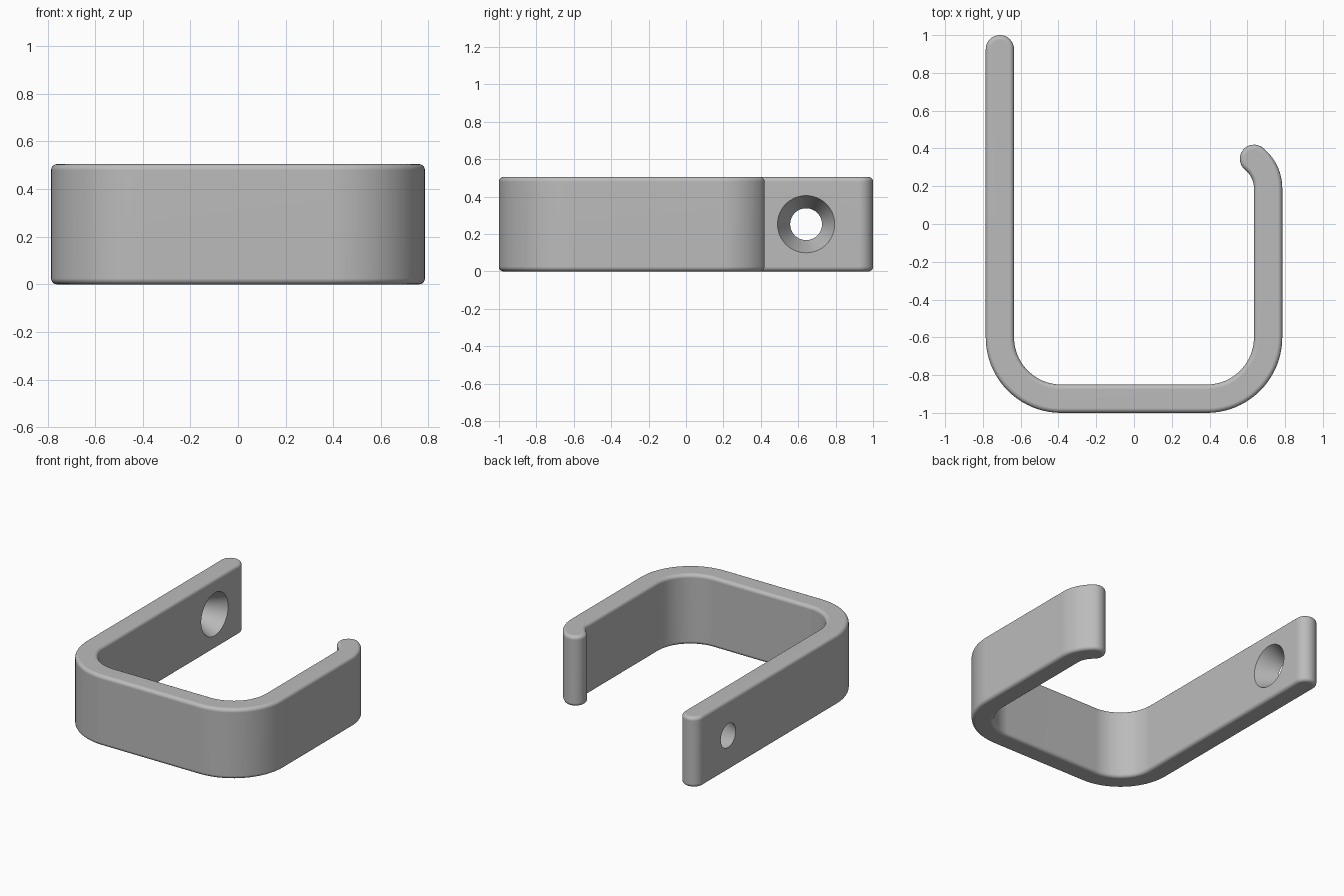
import bpy
import bmesh
from math import sin, cos, pi, radians
from mathutils import Vector

cube = bpy.data.objects.get("Cube")
if cube:
    bpy.data.objects.remove(cube, do_unlink=True)

HALF = 0.075      # half the strap thickness
HEIGHT = 0.505
ROUND = 0.025     # edge rounding


def arc(cx, cy, r, a0, a1, n):
    """Points and outward normals along an arc, angles in degrees."""
    result = []
    for i in range(n + 1):
        a = radians(a0 + (a1 - a0) * i / n)
        d = Vector((cos(a), sin(a)))
        result.append((Vector((cx, cy)) + d * r, d))
    return result


# Centre line of the strap: long arm, two corners, short arm, curled lip
path = [(Vector((-0.71, 0.925)), Vector((-1, 0)))]
path += arc(-0.385, -0.6, 0.325, 180, 270, 20)
path += arc(0.385, -0.6, 0.325, 270, 360, 20)
path += arc(0.512, 0.19, 0.198, 0, 51.5, 12)


def end_cap(centre, start):
    """Half-round end, without its first and last points."""
    pts = arc(centre.x, centre.y, HALF, start, start + 180, 16)
    return [p for p, _ in pts[1:-1]]


outline = [p + n * HALF for p, n in path]
outline += end_cap(path[-1][0], 51.5)
outline += [p - n * HALF for p, n in reversed(path)]
outline += end_cap(path[0][0], 0)

# Extrude the outline and round its upper and lower rims
bm = bmesh.new()
base = bm.faces.new([bm.verts.new((p.x, p.y, 0)) for p in outline])
bm.normal_update()
extruded = bmesh.ops.extrude_face_region(bm, geom=[base], use_keep_orig=True)
top = [v for v in extruded["geom"] if isinstance(v, bmesh.types.BMVert)]
bmesh.ops.translate(bm, verts=top, vec=(0, 0, HEIGHT))
bmesh.ops.recalc_face_normals(bm, faces=bm.faces[:])
rims = [e for e in bm.edges if abs(e.verts[0].co.z - e.verts[1].co.z) < 1e-5]
bmesh.ops.bevel(bm, geom=rims, offset=ROUND, segments=5, profile=0.5,
                affect='EDGES', clamp_overlap=False)
mesh = bpy.data.meshes.new("hook_strap")
bm.to_mesh(mesh)
bm.free()
hook = bpy.data.objects.new("hook_strap", mesh)
bpy.context.collection.objects.link(hook)

# Tapered screw hole, wide on the inner side of the long arm
slope = (0.153 - 0.085) / (2 * HALF)
extra = 0.02
bpy.ops.mesh.primitive_cone_add(
    vertices=64, radius1=0.085 - slope * extra, radius2=0.153 + slope * extra,
    depth=2 * (HALF + extra), location=(-0.71, 0.642, HEIGHT / 2),
    rotation=(0, pi / 2, 0))
cutter = bpy.context.object
cutter.name = "screw_hole_cutter"

bpy.ops.object.select_all(action='DESELECT')
hook.select_set(True)
bpy.context.view_layer.objects.active = hook
cut = hook.modifiers.new("screw_hole", 'BOOLEAN')
cut.operation = 'DIFFERENCE'
cut.solver = 'EXACT'
cut.object = cutter
bpy.ops.object.modifier_apply(modifier=cut.name)
bpy.data.objects.remove(cutter, do_unlink=True)

# Smooth shading with flat broad faces
bpy.ops.object.shade_smooth_by_angle(angle=radians(30))
weighted = hook.modifiers.new("weighted_normals", 'WEIGHTED_NORMAL')
weighted.keep_sharp = True

# Plain grey material
grey = bpy.data.materials.new("plain_grey")
grey.use_nodes = True
colour = (0.5, 0.5, 0.5, 1)
grey.diffuse_color = colour
grey.node_tree.nodes["Principled BSDF"].inputs["Base Color"].default_value = colour
hook.data.materials.clear()
hook.data.materials.append(grey)
